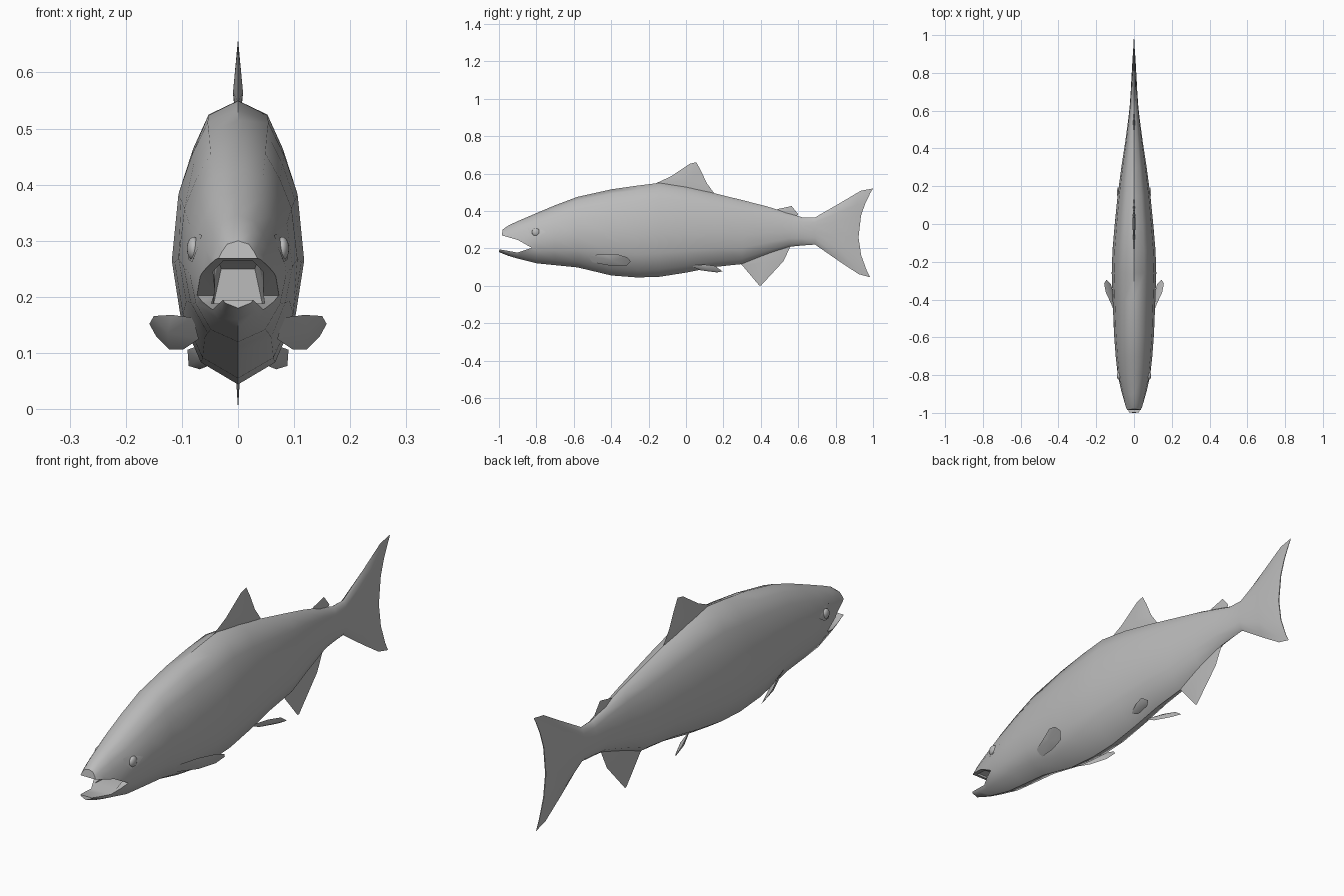
import bpy, bmesh, math
from mathutils import Vector

old = bpy.data.objects.get("Cube")
if old:
    bpy.data.objects.remove(old, do_unlink=True)

grey = bpy.data.materials.new("fish_grey")
grey.use_nodes = True
grey.diffuse_color = (0.5, 0.5, 0.5, 1)
grey.node_tree.nodes["Principled BSDF"].inputs["Base Color"].default_value = (0.5, 0.5, 0.5, 1)


def finish(name, bm):
    bmesh.ops.recalc_face_normals(bm, faces=bm.faces)
    mesh = bpy.data.meshes.new(name)
    bm.to_mesh(mesh)
    bm.free()
    mesh.materials.append(grey)
    ob = bpy.data.objects.new(name, mesh)
    bpy.context.collection.objects.link(ob)
    return ob


def smooth(ob, degrees=45):
    bpy.ops.object.select_all(action='DESELECT')
    ob.select_set(True)
    bpy.context.view_layer.objects.active = ob
    bpy.ops.object.shade_smooth_by_angle(angle=math.radians(degrees))


def loft(name, rings):
    """Skin rings of equal size and close both ends with strips."""
    bm = bmesh.new()
    rows = [[bm.verts.new(p) for p in ring] for ring in rings]
    n = len(rows[0])
    for a, b in zip(rows, rows[1:]):
        for i in range(n):
            j = (i + 1) % n
            bm.faces.new((a[i], a[j], b[j], b[i]))
    for row in (rows[0], rows[-1]):
        for i in range(n // 2):
            ids = list(dict.fromkeys((i, i + 1, (n - i - 1) % n, (n - i) % n)))
            if len(ids) > 2:
                bm.faces.new([row[k] for k in ids])
    return finish(name, bm)


def lens(name, outline, thick):
    """Fin blade: thin at its outline, swollen at its middle."""
    bm = bmesh.new()
    pts = [Vector(p) for p in outline]
    mid = sum(pts, Vector()) / len(pts)
    normal = sum(((a - mid).cross(b - mid) for a, b in zip(pts, pts[1:] + pts[:1])), Vector())
    normal.normalize()
    rim = [bm.verts.new(p) for p in pts]
    for side in (1, -1):
        centre = bm.verts.new(mid + normal * thick * side)
        for a, b in zip(rim, rim[1:] + rim[:1]):
            bm.faces.new((a, b, centre))
    ob = finish(name, bm)
    smooth(ob)
    return ob


# Body cross-section: height fraction and width fraction, back to belly
section = [(1, 0), (.95, .46), (.83, .7), (.69, .9), (.45, 1), (.25, .87), (.08, .56), (0, 0)]


def body_ring(y, top, bottom, width, y_shift=0, notch=0):
    half = []
    for t, w in section:
        along = y + y_shift * (1 - t) - notch * (1 - (2 * t - 1) ** 2)
        half.append((width * w, along, bottom + (top - bottom) * t))
    return half + [(-x, y2, z) for x, y2, z in half[-2:0:-1]]


# Stations from snout to forked tail
stations = [
    (-.98, .30, .18, .042, -.02), (-.95, .322, .16, .052), (-.9, .345, .145, .064),
    (-.8, .388, .12, .086), (-.7, .43, .11, .097), (-.58, .475, .098, .106),
    (-.4, .515, .055, .113), (-.26, .535, .044, .118), (-.14, .55, .048, .114),
    (0, .53, .07, .102), (.15, .495, .1, .087), (.3, .458, .116, .067),
    (.43, .425, .165, .047), (.55, .388, .208, .031), (.62, .366, .215, .023),
    (.69, .365, .22, .018), (.82, .44, .13, .012, 0, .02),
    (.935, .508, .062, .007, -.012, .04), (1, .52, .045, .002, -.015, .07),
]
body = loft("fish_body", [body_ring(*s) for s in stations])

# Open mouth: a wedge between the jaws and a hollow behind it
wedge = [(-.825, .203), (-.9, .245), (-.98, .268), (-1.1, .275),
         (-1.1, .2), (-1, .195), (-.9, .177)]
cutters = [
    loft("mouth_wedge", [[(x, y, z) for y, z in wedge] for x in (-.2, .2)]),
    loft("mouth_hollow", [
        [(-wt, y, top), (wt, y, top), (wb, y, low), (-wb, y, low)]
        for y, top, low, wt, wb in
        [(-.97, .274, .21, .025, .03), (-.9, .285, .19, .042, .048), (-.75, .25, .18, .03, .045)]]),
]
for cutter in cutters:
    cutter.hide_render = True
    mod = body.modifiers.new(cutter.name, 'BOOLEAN')
    mod.operation = 'DIFFERENCE'
    mod.solver = 'EXACT'
    mod.object = cutter
carved = bpy.data.meshes.new_from_object(
    body.evaluated_get(bpy.context.evaluated_depsgraph_get()))
body.modifiers.clear()
body.data = carved
for cutter in cutters:
    bpy.data.objects.remove(cutter, do_unlink=True)
smooth(body)

# Fins on the centre line: side outlines sunk into the body
centre_fins = {
    "dorsal_fin": ([(-.16, .548), (-.08, .585), (.02, .652), (.055, .66), (.08, .615),
                    (.11, .55), (.15, .495), (.1, .47), (-.1, .5)], .009),
    "adipose_fin": ([(.46, .4), (.5, .412), (.565, .426), (.6, .382), (.58, .355), (.5, .37)], .005),
    "anal_fin": ([(.28, .12), (.3, .11), (.39, .003), (.4, 0), (.52, .13),
                  (.56, .212), (.5, .23), (.38, .2)], .008),
}
for name, (outline, thick) in centre_fins.items():
    lens(name, [(0, y, z) for y, z in outline], thick)

# Paired fins, swept back along the belly
paired_fins = {
    "pectoral_fin": [(.08, -.53, .163), (.118, -.43, .168), (.15, -.36, .166), (.158, -.315, .152),
                     (.146, -.295, .13), (.122, -.32, .106), (.098, -.4, .106), (.07, -.5, .125)],
    "pelvic_fin": [(.035, .02, .108), (.07, .1, .113), (.09, .155, .106), (.088, .195, .077),
                   (.068, .165, .071), (.042, .08, .082)],
}
for side, label in ((1, "left"), (-1, "right")):
    for name, outline in paired_fins.items():
        lens(label + "_" + name, [(side * x, y, z) for x, y, z in outline], .009)

    # Pointed eyelid with a domed eye on it
    lens(label + "_eyelid", [(side * (.08 + .2 * (y + .8) - .25 * (z - .285)), y, z) for y, z in
                             [(-.848, .31), (-.8, .314), (-.775, .3), (-.75, .288),
                              (-.785, .266), (-.82, .262), (-.838, .285)]], .004)
    bpy.ops.mesh.primitive_uv_sphere_add(segments=20, ring_count=12, radius=1,
                                         location=(side * .079, -.803, .286))
    eye = bpy.context.object
    eye.name = label + "_eye"
    eye.scale = (.012, .021, .021)
    eye.data.materials.append(grey)
    smooth(eye)
